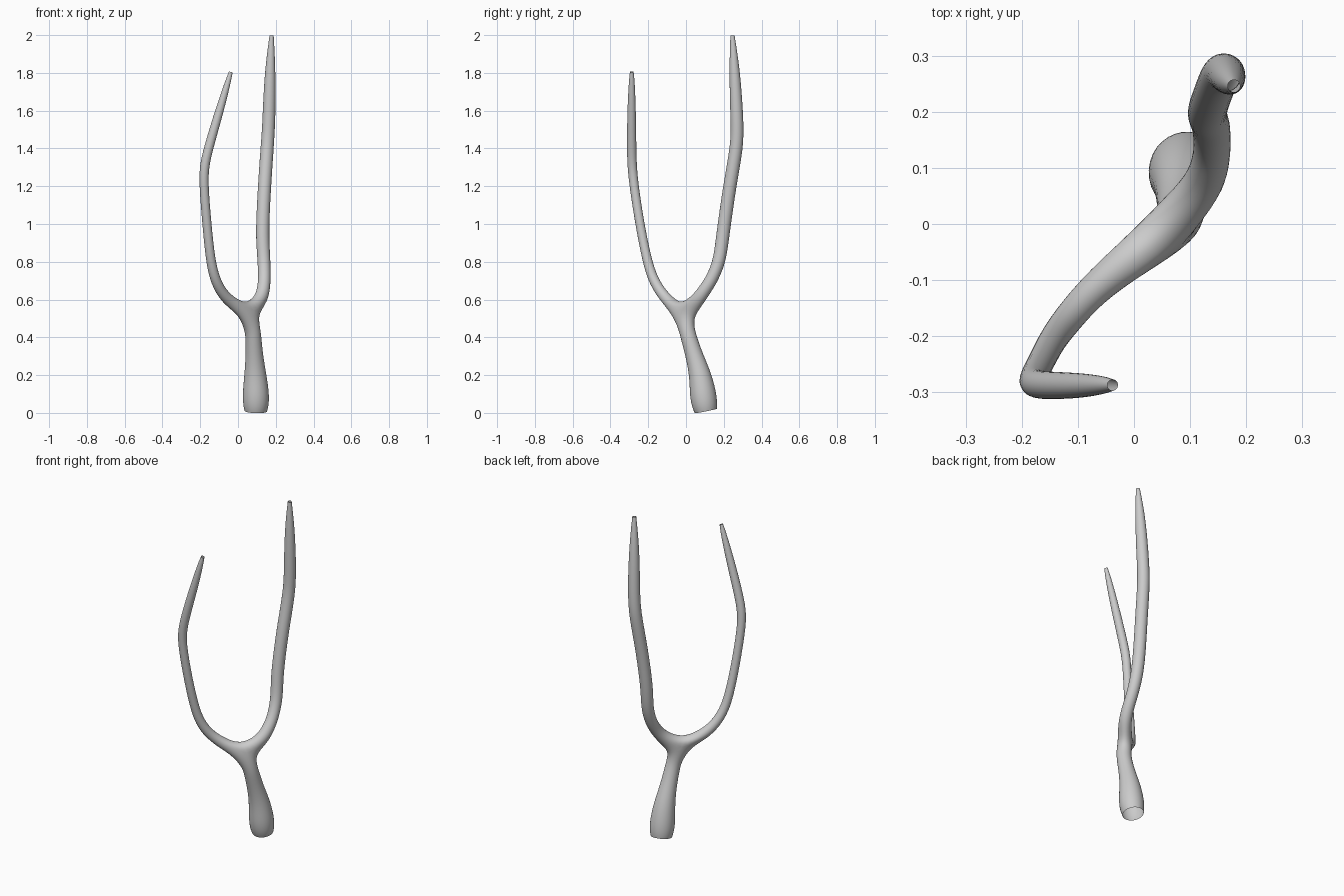
import bpy, bmesh, math
from mathutils import Vector

if "Cube" in bpy.data.objects:
    bpy.data.objects.remove(bpy.data.objects["Cube"])

SIDES = 8
SWELL = 1.1                      # offsets the shrinkage of the subdivision
E = Vector((0.8, -0.6, 0))       # across the fork plane
D = Vector((0.6, 0.8, 0))        # along the fork plane

bm = bmesh.new()


def ring(c, t, ru, rv):
    """Eight vertices around centre c, square to direction t."""
    t = t.normalized()
    u = (E - t * E.dot(t)).normalized()
    v = t.cross(u)
    out = []
    for k in range(SIDES):
        a = 2 * math.pi * k / SIDES
        out.append(bm.verts.new(c + SWELL * (u * ru * math.cos(a) + v * rv * math.sin(a))))
    return out


def bridge(a, b):
    for k in range(SIDES):
        j = (k + 1) % SIDES
        bm.faces.new((a[k], a[j], b[j], b[k]))


def tube(path, before=None, after=None):
    """Rings along a path of (x, y, z, radius), bridged together."""
    pts = [Vector(p[:3]) for p in path]
    rings = []
    for i, p in enumerate(path):
        prev = pts[i - 1] if i else (before or pts[0])
        nxt = pts[i + 1] if i + 1 < len(pts) else (after or pts[i])
        rings.append(ring(pts[i], nxt - prev, p[3], p[3]))
    for a, b in zip(rings, rings[1:]):
        bridge(a, b)
    return rings


# Handle, open at the foot
fork = Vector((0.055, -0.013, 0.505))
handle = tube([(.094, .105, .010, .060), (.095, .099, .040, .068), (.095, .090, .10, .071),
               (.092, .076, .20, .059), (.087, .045, .30, .046), (.082, .014, .40, .042),
               (.075, .002, .45, .042)], after=fork)

# Fork: one ring split in two by a raised saddle
split = ring(fork, Vector((0, 0, 1)), .042, .066)
for k, dz in enumerate((.035, .02, 0, .02, .035, .02, 0, .02)):
    split[k].co.z += dz
bridge(handle[-1], split)
saddle = [bm.verts.new(Vector((.04, -.026, z)) + E * s)
          for s, z in ((-.03, .564), (0, .580), (.03, .564))]
right_root = split[:5] + saddle
left_root = [split[0]] + saddle[::-1] + split[4:]

# Thick long prong
thick = tube([(.122, .064, .60, .036), (.136, .105, .66, .034), (.140, .138, .71, .033),
              (.138, .176, .80, .034), (.131, .190, .90, .035), (.130, .203, 1.0, .035),
              (.140, .231, 1.2, .035), (.154, .268, 1.4, .035), (.161, .271, 1.5, .034),
              (.165, .268, 1.6, .034), (.170, .258, 1.8, .029), (.176, .249, 1.95, .016),
              (.178, .246, 1.998, .011)], before=Vector((.10, .02, .53)))
bridge(right_root, thick[0])

# Thin short prong
thin = tube([(-.045, -.092, .59, .031), (-.092, -.138, .645, .028), (-.122, -.175, .71, .027),
             (-.145, -.205, .80, .025), (-.165, -.245, 1.0, .024), (-.181, -.275, 1.2, .024),
             (-.180, -.285, 1.3, .025), (-.157, -.288, 1.4, .025), (-.098, -.288, 1.6, .023),
             (-.054, -.287, 1.75, .016), (-.038, -.287, 1.805, .010)],
            before=Vector((.01, -.05, .545)))
bridge(left_root, thin[0])

bmesh.ops.recalc_face_normals(bm, faces=bm.faces)
for f in bm.faces:
    f.smooth = True
mesh = bpy.data.meshes.new("forked_branch")
bm.to_mesh(mesh)
bm.free()
branch = bpy.data.objects.new("forked_branch", mesh)
bpy.context.collection.objects.link(branch)
sub = branch.modifiers.new("smooth", 'SUBSURF')
sub.levels = sub.render_levels = 2
